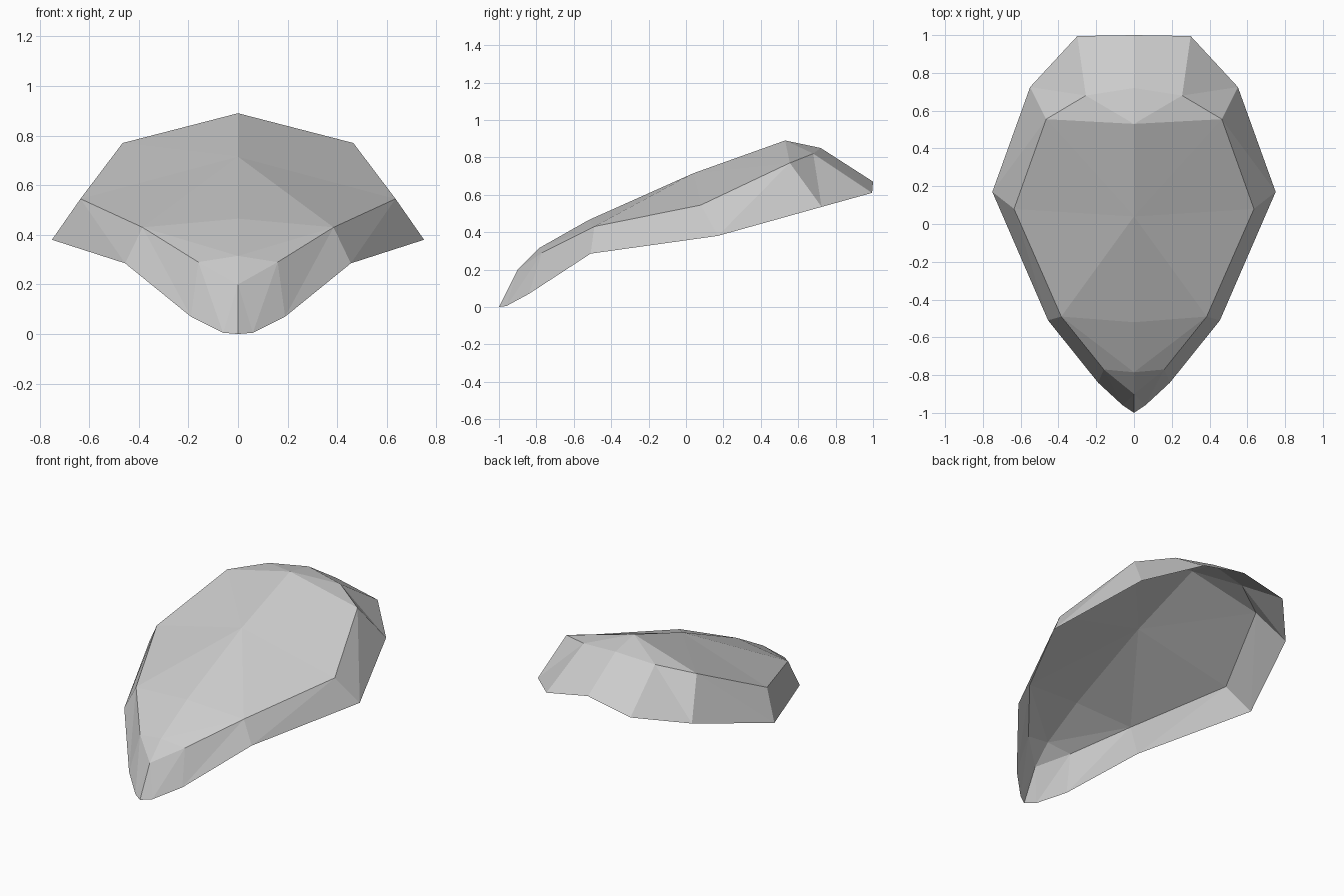
import bpy
import bmesh
from mathutils import Vector

default_cube = bpy.data.objects.get("Cube")
if default_cube:
    bpy.data.objects.remove(default_cube, do_unlink=True)


def make_material(name, color):
    material = bpy.data.materials.new(name)
    material.use_nodes = True
    material.diffuse_color = color
    shader = material.node_tree.nodes["Principled BSDF"]
    shader.inputs["Base Color"].default_value = color
    shader.inputs["Roughness"].default_value = 0.8
    return material


def add_points(mesh, points):
    return [mesh.verts.new(Vector(point)) for point in points]


def add_triangle(mesh, *corners):
    # Skip the collapsed side where a strip narrows to one point
    if len(set(corners)) == len(corners):
        mesh.faces.new(corners)


def bridge(mesh, inner, outer, diagonals):
    """Fill between two matching lines; 'i' starts a diagonal on the inner line."""
    for n, diagonal in enumerate(diagonals):
        a, b, c, d = inner[n], outer[n], outer[n + 1], inner[n + 1]
        if diagonal == "i":
            add_triangle(mesh, a, b, c)
            add_triangle(mesh, a, c, d)
        else:
            add_triangle(mesh, a, b, d)
            add_triangle(mesh, b, c, d)


mesh = bmesh.new()

# Centre line, front to back
tip, *ridge = add_points(mesh, [
    (0, -1, 0), (0, -.9, .2), (0, -.785, .315), (0, -.52, .465),
    (0, .04, .715), (0, .53, .89), (0, .72, .85), (0, 1, .67)])

# Creased line between the crown and the side skirt
shoulder = add_points(mesh, [
    (.16, -.77, .29), (.385, -.49, .43), (.635, .08, .545),
    (.465, .555, .77), (.255, .68, .82)])

# Open lower edge
rim = add_points(mesh, [
    (.06, -.96, .005), (.19, -.84, .07), (.455, -.51, .285),
    (.75, .17, .38), (.55, .725, .535), (.3, .995, .61)])

# Crown, skirt and nose surfaces of the left half
bridge(mesh, ridge, shoulder[:1] + shoulder + rim[-1:], "iioiii")
bridge(mesh, shoulder[:1] + shoulder, rim, "ooooo")
add_triangle(mesh, ridge[0], rim[0], shoulder[0])
add_triangle(mesh, ridge[0], tip, rim[0])

bmesh.ops.recalc_face_normals(mesh, faces=mesh.faces)
if sum(face.normal.z for face in mesh.faces) < 0:
    bmesh.ops.reverse_faces(mesh, faces=mesh.faces)

shell_mesh = bpy.data.meshes.new("faceted_shell")
mesh.to_mesh(shell_mesh)
mesh.free()
shell_mesh.materials.append(make_material("light_grey", (.6, .6, .6, 1)))

shell = bpy.data.objects.new("faceted_shell", shell_mesh)
bpy.context.collection.objects.link(shell)

# Matching right half, welded along the centre line
mirror = shell.modifiers.new("mirror_halves", "MIRROR")
mirror.use_axis[0] = True
mirror.use_clip = True
